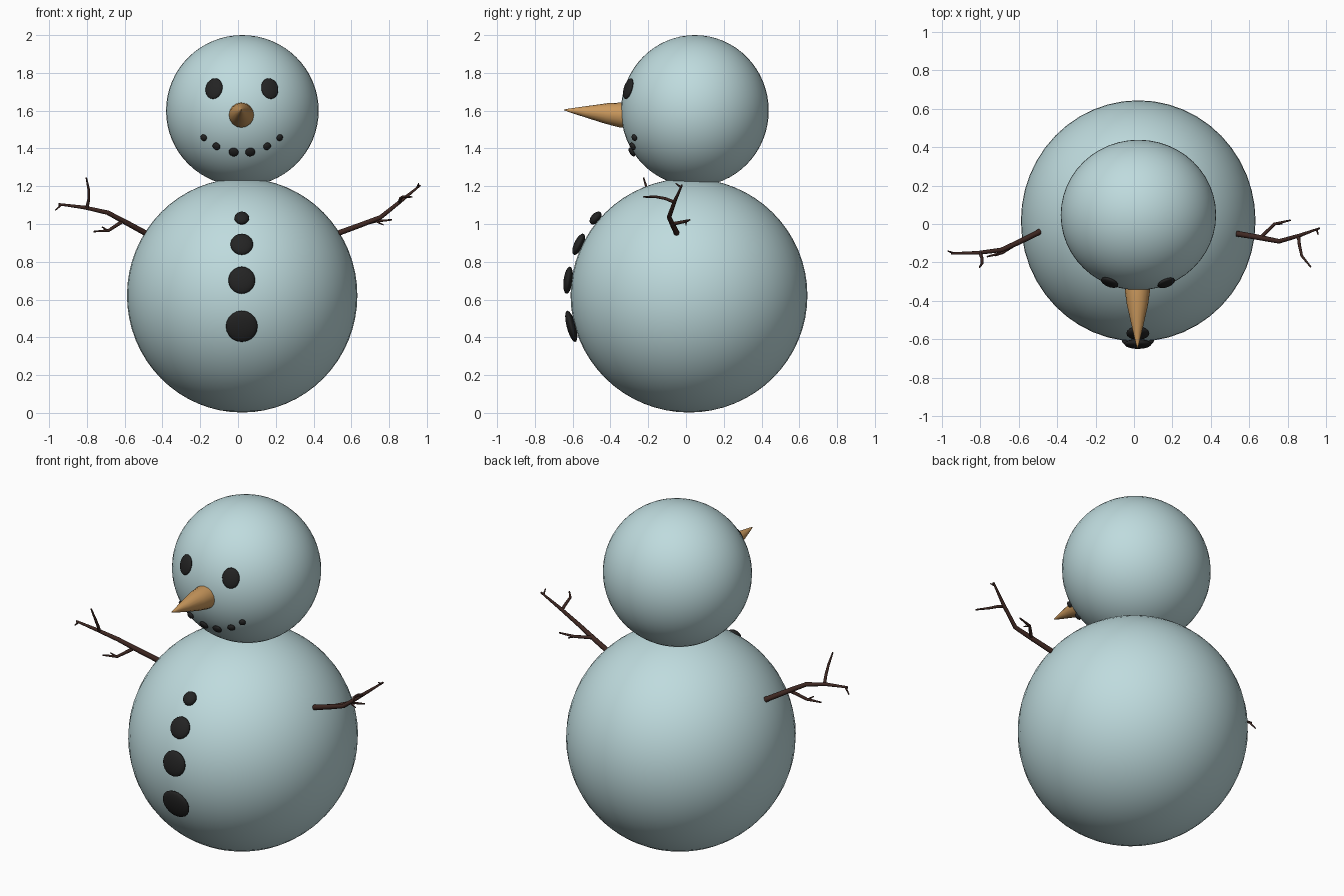
import bpy, math
from mathutils import Vector


def material(name, rgb):
    m = bpy.data.materials.new(name)
    m.diffuse_color = (*rgb, 1)
    return m


SNOW = material("pale_blue_snow", (0.52, 0.71, 0.73))
COAL = material("coal_black", (0.017, 0.017, 0.017))
CARROT = material("carrot_orange", (0.60, 0.32, 0.11))
WOOD = material("dark_wood", (0.050, 0.021, 0.016))


def finish(obj, name, mat):
    obj.name = name
    obj.data.materials.clear()
    obj.data.materials.append(mat)
    bpy.ops.object.shade_smooth_by_angle(angle=math.radians(50))
    return obj


def ball(name, centre, radii, mat, segs=48, rings=32, quat=None):
    bpy.ops.mesh.primitive_uv_sphere_add(segments=segs, ring_count=rings, location=centre)
    o = bpy.context.object
    o.scale = radii
    if quat:
        o.rotation_mode = 'QUATERNION'
        o.rotation_quaternion = quat
    return finish(o, name, mat)


def sweep(name, paths, mat, res=3):
    """Tapered tubes; each path is a list of (x, y, z, radius)."""
    cu = bpy.data.curves.new(name, 'CURVE')
    cu.dimensions = '3D'
    cu.bevel_depth = 1
    cu.bevel_resolution = res
    cu.use_fill_caps = True
    for path in paths:
        sp = cu.splines.new('POLY')
        sp.points.add(len(path) - 1)
        for p, (x, y, z, r) in zip(sp.points, path):
            p.co = (x, y, z, 1)
            p.radius = r
    o = bpy.data.objects.new(name, cu)
    bpy.context.collection.objects.link(o)
    bpy.ops.object.select_all(action='DESELECT')
    o.select_set(True)
    bpy.context.view_layer.objects.active = o
    bpy.ops.object.convert(target='MESH')
    return finish(bpy.context.object, name, mat)


# Snowballs
BODY = (Vector((0.022, 0.016, 0.622)), Vector((0.61, 0.627, 0.62)))
HEAD = (Vector((0.023, 0.047, 1.6)), Vector((0.404, 0.391, 0.4)))
ball("body", *BODY, SNOW)
ball("head", *HEAD, SNOW)


def coal(name, base, x, z, rx, rz, thick, offset):
    """Flattened lump lying on the front of a snowball."""
    c, r = base
    u, w = (x - c.x) / r.x, (z - c.z) / r.z
    v = -math.sqrt(1 - u * u - w * w)
    n = Vector((u / r.x, v / r.y, w / r.z)).normalized()
    pos = Vector((x, c.y + r.y * v, z)) + n * offset
    ball(name, pos, (rx, rz, thick), COAL, 20, 12, n.to_track_quat('Z', 'Y'))


# Eyes
for side, x in (("left", 0.166), ("right", -0.125)):
    coal("eye_" + side, HEAD, x, 1.715, 0.048, 0.057, 0.017, 0.006)

# Mouth
for i, (x, z, r) in enumerate([(-0.178, 1.46, 0.018), (-0.112, 1.415, 0.021), (-0.022, 1.385, 0.026),
                               (0.064, 1.385, 0.026), (0.152, 1.415, 0.021), (0.217, 1.46, 0.018)]):
    coal(f"mouth_coal_{i}", HEAD, x, z, r, r, 0.012, 0.008)

# Buttons, growing downwards
for i, (z, r) in enumerate([(1.02, 0.039), (0.885, 0.060), (0.70, 0.071), (0.463, 0.084)]):
    coal(f"button_{i}", BODY, 0.02, z, r, r * 1.02, 0.024, 0.018)

# Carrot nose
sweep("nose", [[(0.018, -0.30, 1.575, 0.066), (0.018, -0.345, 1.577, 0.066), (0.018, -0.42, 1.585, 0.055),
                (0.018, -0.53, 1.594, 0.030), (0.018, -0.62, 1.602, 0.009), (0.018, -0.645, 1.604, 0.002)]],
      CARROT, 6)

# Stick arms: main stick, side twigs, tip forks
sweep("arm_right", [
    [(-0.49, -0.04, 0.952, 0.015), (-0.60, -0.095, 1.012, 0.014), (-0.69, -0.135, 1.06, 0.012),
     (-0.81, -0.15, 1.087, 0.010), (-0.95, -0.153, 1.105, 0.006)],
    [(-0.80, -0.15, 1.085, 0.009), (-0.79, -0.18, 1.13, 0.008), (-0.79, -0.205, 1.18, 0.007),
     (-0.803, -0.225, 1.245, 0.004)],
    [(-0.61, -0.10, 1.015, 0.010), (-0.686, -0.15, 0.965, 0.008), (-0.765, -0.17, 0.96, 0.004)],
    [(-0.935, -0.153, 1.103, 0.006), (-0.968, -0.14, 1.072, 0.003)],
    [(-0.69, -0.152, 0.965, 0.006), (-0.72, -0.165, 0.985, 0.003)],
], WOOD)
sweep("arm_left", [
    [(0.535, -0.05, 0.953, 0.015), (0.65, -0.07, 0.995, 0.014), (0.755, -0.09, 1.036, 0.012),
     (0.86, -0.06, 1.12, 0.010), (0.965, -0.022, 1.205, 0.005)],
    [(0.855, -0.06, 1.115, 0.009), (0.86, -0.11, 1.135, 0.008), (0.872, -0.165, 1.145, 0.007),
     (0.92, -0.225, 1.143, 0.004)],
    [(0.66, -0.07, 1.0, 0.010), (0.73, 0.0, 1.015, 0.008), (0.815, 0.02, 1.022, 0.004)],
    [(0.95, -0.027, 1.195, 0.006), (0.957, -0.055, 1.215, 0.003)],
    [(0.73, 0.0, 1.015, 0.006), (0.77, 0.0, 0.995, 0.003)],
], WOOD)
